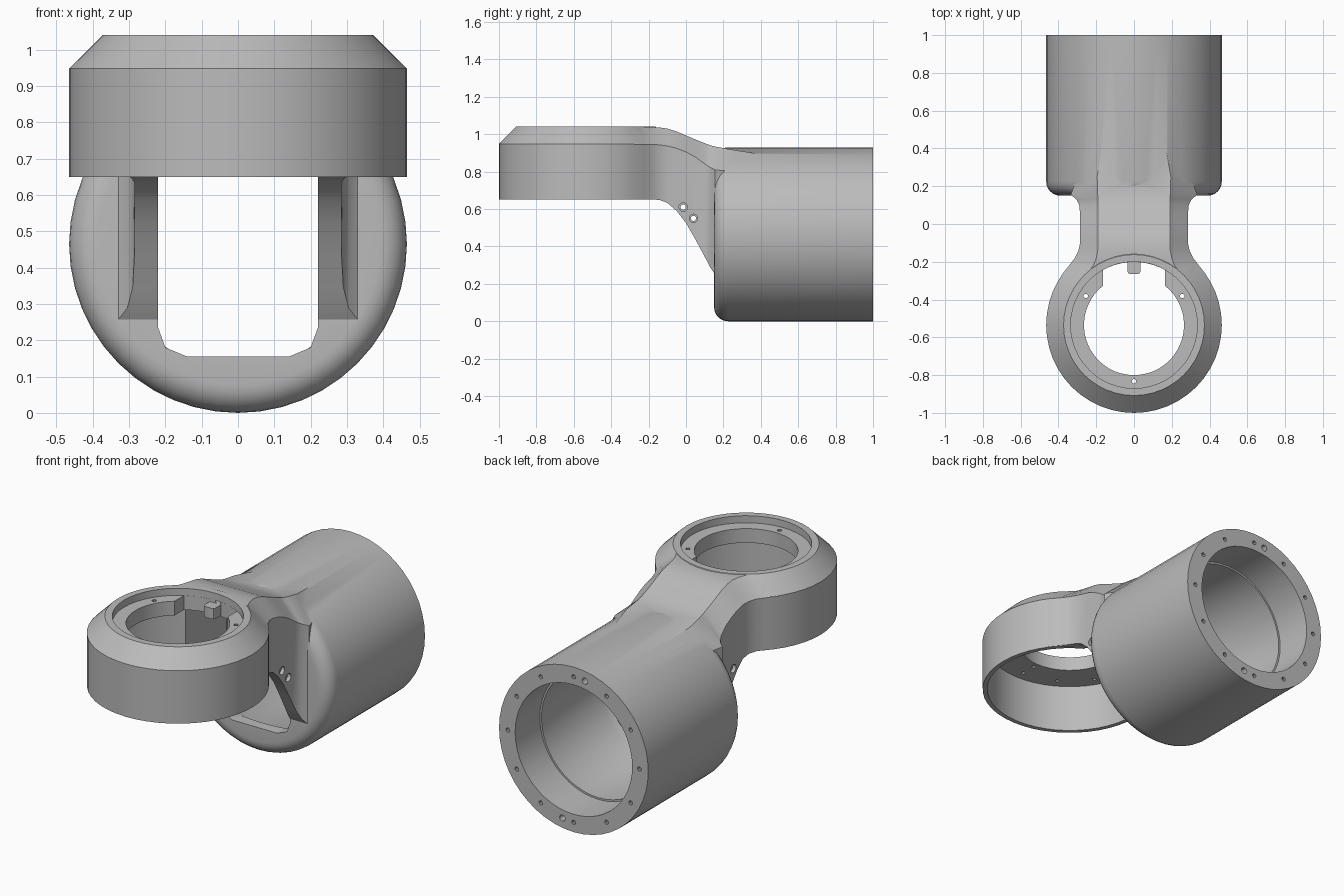
import bpy, bmesh, math
from mathutils import Vector, Matrix

if "Cube" in bpy.data.objects:
    bpy.data.objects.remove(bpy.data.objects["Cube"])

SEG = 48
RING_Y, TUBE_Z = -0.535, 0.465

grey = bpy.data.materials.new("cast_grey")
grey.diffuse_color = (0.5, 0.5, 0.5, 1)
grey.use_nodes = True
grey.node_tree.nodes["Principled BSDF"].inputs["Base Color"].default_value = grey.diffuse_color


def finish(bm, name):
    bmesh.ops.recalc_face_normals(bm, faces=bm.faces)
    me = bpy.data.meshes.new(name)
    bm.to_mesh(me)
    bm.free()
    me.materials.append(grey)
    ob = bpy.data.objects.new(name, me)
    bpy.context.collection.objects.link(ob)
    return ob


def skin(bm, loops, closed_ends=True):
    """Bridge equal-length point loops and cap both ends."""
    rows = [[bm.verts.new(p) for p in loop] for loop in loops]
    n = len(rows[0])
    for a, b in zip(rows, rows[1:]):
        for i in range(n):
            j = (i + 1) % n
            bm.faces.new((a[i], a[j], b[j], b[i]))
    if closed_ends:
        bm.faces.new(rows[0][::-1])
        bm.faces.new(rows[-1])


def turn(bm, profile, origin, axis, seg=SEG):
    """Revolve a (radius, height) profile into a closed solid about an axis."""
    rot = Vector((0, 0, 1)).rotation_difference(Vector(axis)).to_matrix()
    o = Vector(origin)
    loops = []
    for r, h in profile:
        loops.append([o + rot @ Vector((r * math.cos(2 * math.pi * i / seg),
                                        r * math.sin(2 * math.pi * i / seg), h))
                      for i in range(seg)])
    skin(bm, loops)


def lathe(name, profile, origin, axis):
    bm = bmesh.new()
    turn(bm, profile, origin, axis)
    return finish(bm, name)


def combine(base, other, op):
    m = base.modifiers.new("cut", 'BOOLEAN')
    m.operation, m.object, m.solver = op, other, 'EXACT'
    dg = bpy.context.evaluated_depsgraph_get()
    me = bpy.data.meshes.new_from_object(base.evaluated_get(dg))
    base.modifiers.clear()
    base.data = me
    bpy.data.objects.remove(other)


# Horizontal tube with a rounded front edge
fillet = [(0.39 + 0.075 * math.sin(a), 0.225 - 0.075 * math.cos(a))
          for a in [math.radians(15 * i) for i in range(7)]]
body = lathe("arm_link_body", [(0.2, 0.15)] + fillet + [(0.465, 1.0)],
             (0, 0, TUBE_Z), (0, 1, 0))

# Upright ring with a chamfered top
ring = lathe("ring", [(0.465, 0.65), (0.465, 0.948), (0.373, 1.04)],
             (0, RING_Y, 0), (0, 0, 1))

# Neck: y, half width, top half width, top z, shoulder z, bottom z
stations = [
    (-0.40, 0.440, 0.345, 1.038, 0.946, 0.652),
    (-0.30, 0.400, 0.285, 1.038, 0.946, 0.652),
    (-0.26, 0.376, 0.247, 1.038, 0.946, 0.652),
    (-0.22, 0.344, 0.215, 1.038, 0.946, 0.652),
    (-0.18, 0.313, 0.200, 1.038, 0.946, 0.652),
    (-0.14, 0.294, 0.192, 1.036, 0.943, 0.648),
    (-0.10, 0.285, 0.190, 1.030, 0.937, 0.633),
    (-0.05, 0.285, 0.190, 1.015, 0.925, 0.590),
    (0.00, 0.285, 0.190, 0.993, 0.905, 0.525),
    (0.05, 0.285, 0.190, 0.972, 0.878, 0.438),
    (0.10, 0.290, 0.190, 0.952, 0.842, 0.345),
    (0.13, 0.305, 0.190, 0.941, 0.822, 0.288),
    (0.155, 0.335, 0.192, 0.934, 0.810, 0.250),
    (0.25, 0.300, 0.195, 0.917, 0.800, 0.250),
    (0.45, 0.290, 0.160, 0.885, 0.790, 0.250),
]
bm = bmesh.new()
skin(bm, [[(-w, y, b), (w, y, b), (w, y, s), (c, y, t), (-c, y, t), (-w, y, s)]
          for y, w, c, t, s, b in stations])
neck = finish(bm, "neck")
combine(body, neck, 'UNION')
combine(body, ring, 'UNION')

# Ring bore, inner flange and top recess
combine(body, lathe("ring_bore",
                    [(0.44, 0.6), (0.44, 0.92), (0.265, 0.92), (0.265, 1.0),
                     (0.335, 1.0), (0.335, 1.1)],
                    (0, RING_Y, 0), (0, 0, 1)), 'DIFFERENCE')

# Tube bore, open at the back
combine(body, lathe("tube_bore",
                    [(0.31, 0.21), (0.34, 0.222), (0.355, 0.26), (0.355, 0.78),
                     (0.365, 0.78), (0.365, 1.05)],
                    (0, 0, TUBE_Z), (0, 1, 0)), 'DIFFERENCE')

# Cable channel through the neck and the front wall of the tube
bm = bmesh.new()
skin(bm, [[(-0.22, y, 0.235), (-0.2, y, 0.18), (-0.14, y, 0.155), (0.14, y, 0.155),
           (0.2, y, 0.18), (0.22, y, 0.235), (0.22, y, t), (-0.22, y, t)]
          for y, t in [(-0.4, 0.915), (-0.1, 0.915), (0, 0.89), (0.1, 0.85), (0.24, 0.82)]])
combine(body, finish(bm, "channel"), 'DIFFERENCE')

# Notch in the flange beside the neck
half = math.asin(0.165 / 0.334)
arc = [(0.334 * math.sin(half * i / 5), RING_Y + 0.334 * math.cos(half * i / 5))
       for i in range(-5, 6)]
outline = [(-0.165, -0.36)] + arc + [(0.165, -0.36)]
bm = bmesh.new()
skin(bm, [[(x, y, z) for x, y in outline] for z in (0.88, 1.06)])
combine(body, finish(bm, "notch"), 'DIFFERENCE')

# Screw holes
bm = bmesh.new()
for i in range(12):
    a = math.radians(30 * i)
    c, s = math.cos(a), math.sin(a)
    turn(bm, [(0.012, 0.94), (0.012, 1.05)],
         (0.41 * c, 0, TUBE_Z + 0.41 * s), (0, 1, 0), 10)
    turn(bm, [(0.011, 0.88), (0.011, 0.95)],
         (0.385 * c, RING_Y + 0.385 * s, 0), (0, 0, 1), 10)
for sgn in (-1, 1):
    turn(bm, [(0.018, 0.92), (0.018, 1.05)],
         (0.07 * sgn, 0, TUBE_Z - 0.404 * sgn), (0, 1, 0), 12)
for deg in (31, 149, 270):
    a = math.radians(deg)
    turn(bm, [(0.012, 0.88), (0.012, 1.08)],
         (0.298 * math.cos(a), RING_Y + 0.298 * math.sin(a), 0), (0, 0, 1), 10)
# Counterbored cross holes in the neck walls
for y, z in ((-0.015, 0.61), (0.04, 0.55)):
    turn(bm, [(0.023, -0.33), (0.023, -0.265), (0.014, -0.265),
              (0.014, 0.265), (0.023, 0.265), (0.023, 0.33)],
         (0, y, z), (1, 0, 0), 14)
combine(body, finish(bm, "drills"), 'DIFFERENCE')

# Locating tab inside the ring
bm = bmesh.new()
bmesh.ops.create_cube(bm, size=1, matrix=Matrix.Translation((0, -0.2175, 0.955))
                      @ Matrix.Diagonal((0.07, 0.095, 0.06, 1)))
bmesh.ops.bevel(bm, geom=[e for e in bm.edges
                          if abs(e.verts[0].co.z - e.verts[1].co.z) > 0.01],
                offset=0.015, segments=2, affect='EDGES', profile=0.5)
tab = finish(bm, "locating_tab")

# Smooth the round surfaces, keep edges sharp
for ob in (body, tab):
    bpy.ops.object.select_all(action='DESELECT')
    ob.select_set(True)
    bpy.context.view_layer.objects.active = ob
    bpy.ops.object.shade_smooth_by_angle(angle=math.radians(30))
